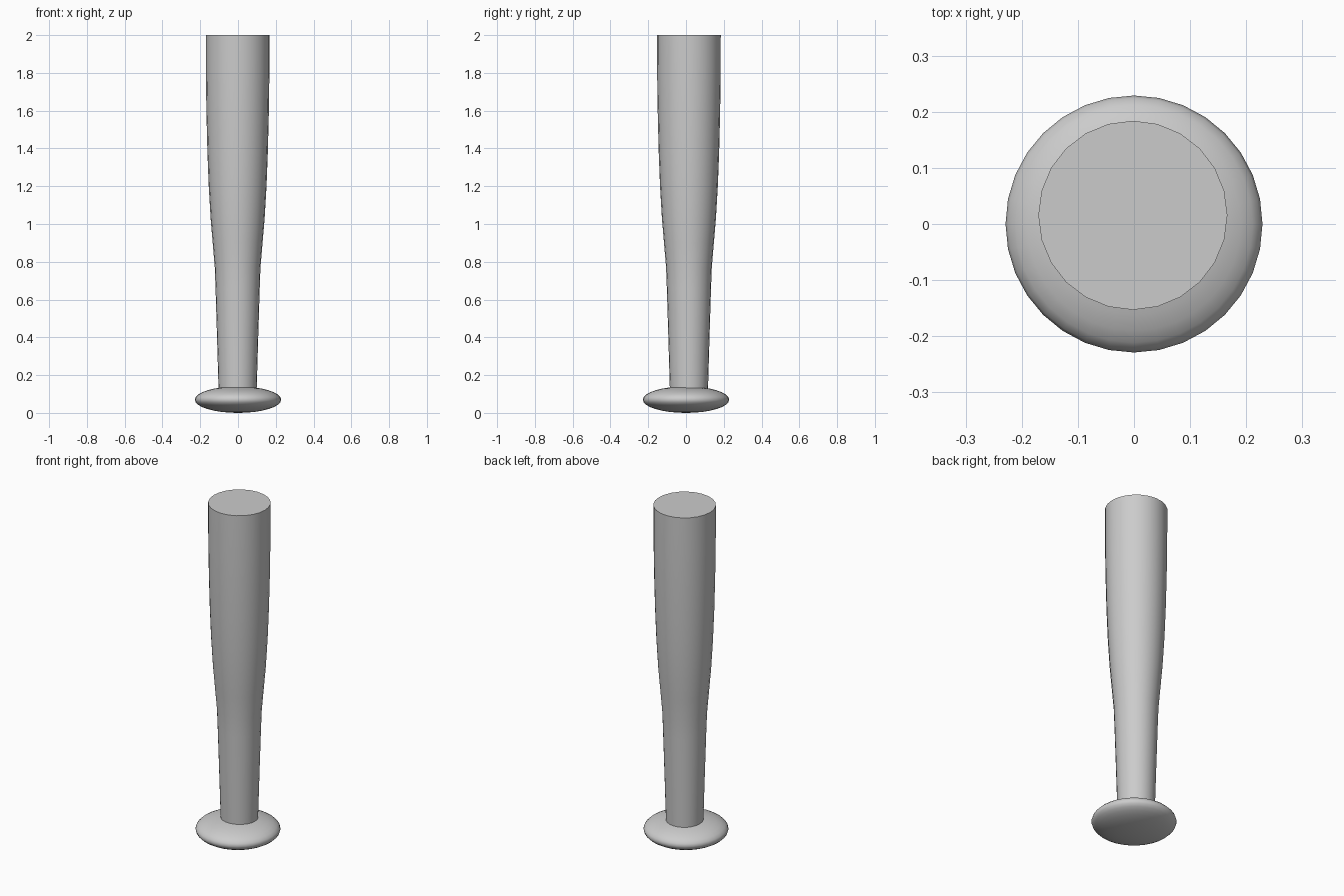
import bpy, bmesh, math

if "Cube" in bpy.data.objects:
    bpy.data.objects.remove(bpy.data.objects["Cube"])


def lathe(name, profile, sides, center):
    """Revolve (radius, z) rings into a closed solid with flat end caps."""
    bm = bmesh.new()
    rings = []
    for r, z in profile:
        rings.append([bm.verts.new((r * math.cos(2 * math.pi * i / sides),
                                    r * math.sin(2 * math.pi * i / sides), z))
                      for i in range(sides)])
    for low, high in zip(rings, rings[1:]):
        for i in range(sides):
            j = (i + 1) % sides
            bm.faces.new((low[i], low[j], high[j], high[i]))
    bm.faces.new(list(reversed(rings[0])))
    bm.faces.new(rings[-1])
    mesh = bpy.data.meshes.new(name)
    bm.to_mesh(mesh)
    bm.free()
    obj = bpy.data.objects.new(name, mesh)
    obj.location = (center[0], center[1], 0)
    bpy.context.collection.objects.link(obj)
    return obj


def smooth(obj, angle):
    bpy.ops.object.select_all(action='DESELECT')
    obj.select_set(True)
    bpy.context.view_layer.objects.active = obj
    bpy.ops.object.shade_smooth_by_angle(angle=math.radians(angle))


# Knob: squashed sphere at the bottom
bpy.ops.mesh.primitive_uv_sphere_add(segments=32, ring_count=16, radius=1,
                                     location=(0, 0, 0.07))
knob = bpy.context.object
knob.name = "knob"
knob.scale = (0.229, 0.229, 0.07)
bpy.ops.object.transform_apply(location=False, rotation=False, scale=True)
smooth(knob, 60)

# Shaft: slim handle flaring into a thick barrel, set slightly off the knob axis
shaft_profile = [(0.101, 0.125), (0.109, 0.40), (0.117, 0.66), (0.121, 0.77),
                 (0.132, 0.90), (0.143, 1.03), (0.153, 1.20), (0.160, 1.38),
                 (0.165, 1.58), (0.168, 1.78), (0.1685, 2.0)]
shaft = lathe("shaft", shaft_profile, 24, (-0.002, 0.0155))
smooth(shaft, 40)
